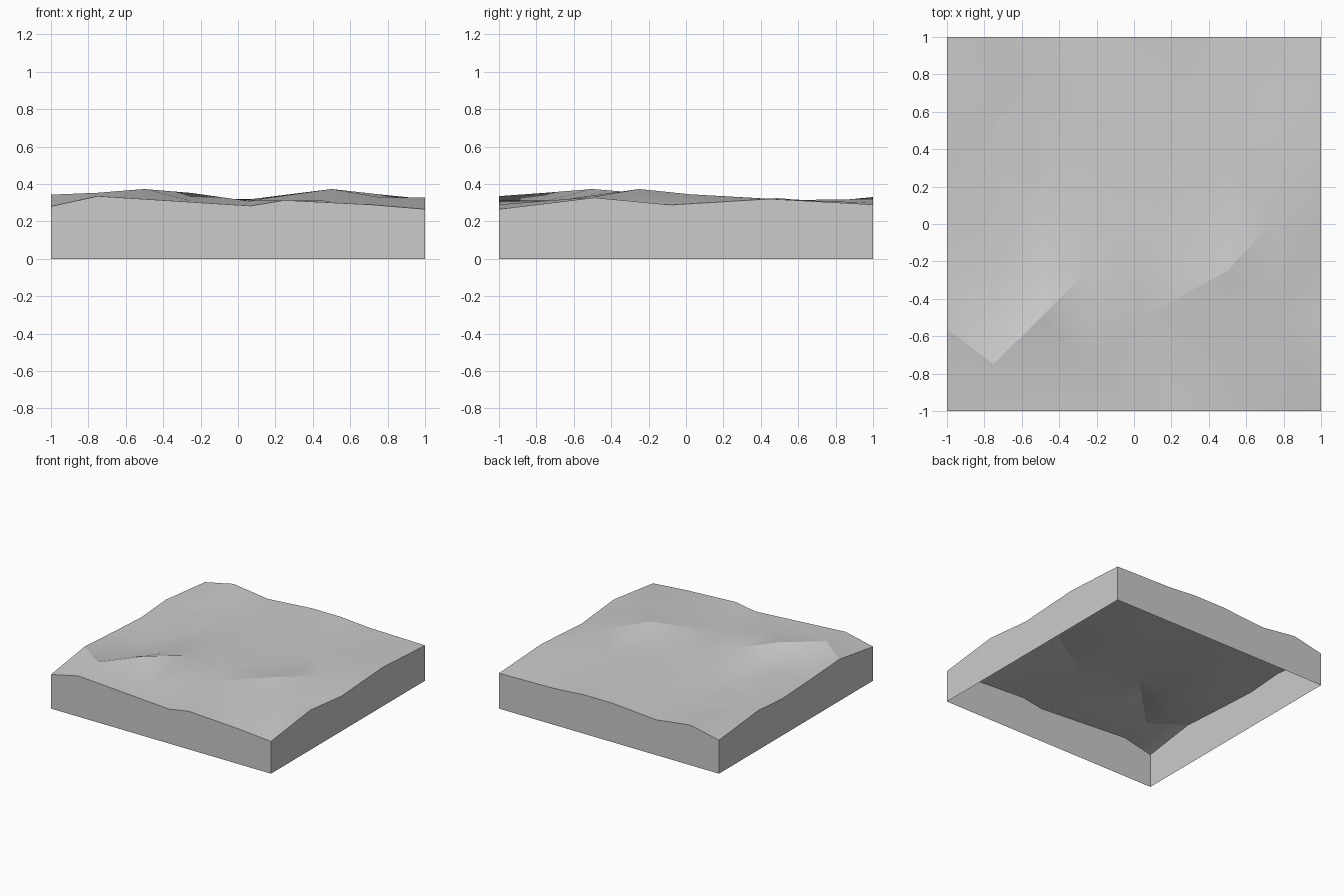
import bpy
import bmesh
from mathutils import Vector
from mathutils.geometry import delaunay_2d_cdt

default_cube = bpy.data.objects.get("Cube")
if default_cube:
    bpy.data.objects.remove(default_cube, do_unlink=True)


def make_material(name, colour):
    material = bpy.data.materials.new(name)
    material.use_nodes = True
    material.diffuse_color = colour
    material.node_tree.nodes["Principled BSDF"].inputs["Base Color"].default_value = colour
    return material


# Rim profiles: (distance along the side, height), in hundredths
front_rim = [(-100, 28), (-75, 33.5), (7, 28.3), (25, 31.3), (70, 29)]
left_rim = [(-100, 26.5), (-49, 32.7), (-8, 28.8), (45, 32)]
back_rim = [(100, 29), (50, 30), (23, 32), (-3, 32), (-43, 29), (-74, 33)]
right_rim = [(100, 27.5), (49, 32.5), (18, 30.2), (-18, 32), (-56, 34.3)]

# The rim runs counterclockwise around the tile
rim = [(a, -100, h) for a, h in front_rim]
rim += [(100, a, h) for a, h in left_rim]
rim += [(a, 100, h) for a, h in back_rim]
rim += [(-100, a, h) for a, h in right_rim]

# Crest lines and the sunken patch, which keep hard creases
long_crest = [(-100, -56, 34.3), (-75, -75, 35.3), (-50, -50, 37.3), (-25, -25, 35.2)]
peak_crest = [(5, -50, 31), (50, -25, 37.3), (75, 2, 34.5)]
patch = [(-50, 75, 30), (-75, 53, 28.5), (-75, 25, 28), (-50, 21, 29)]

# Gentle ground between them
ground = [
    (-75, -50, 30.5), (-72, -15, 30.5), (-50, -25, 30.5), (-25, -75, 31),
    (0, -22, 31), (50, -70, 31), (75, -50, 33), (20, 0, 31.8),
    (55, 3, 32.5), (-25, 5, 31.5), (5, 30, 32), (50, 30, 32),
    (-20, 55, 31), (30, 65, 31.5), (75, 55, 31.5),
]


def add_line(points, closed=False):
    """Append points to the survey and return the edges that join them."""
    start = len(survey)
    survey.extend(Vector(p) / 100 for p in points)
    count = len(points)
    edges = [(start + i, start + i + 1) for i in range(count - 1)]
    return edges + [(start + count - 1, start)] if closed else edges


survey = []
rim_edges = add_line(rim, closed=True)
creases = add_line(long_crest) + add_line(peak_crest) + add_line(patch, closed=True)
add_line(ground)

# Triangulate the ground in plan, then lift it to its heights
flat, _, triangles, sources, _, _ = delaunay_2d_cdt(
    [p.xy for p in survey], rim_edges + creases, [], 1, 0.0001)

bm = bmesh.new()
verts = []
lookup = {}
for point, source in zip(flat, sources):
    vert = bm.verts.new((point.x, point.y, survey[source[0]].z))
    verts.append(vert)
    lookup.update((i, vert) for i in source)
for triangle in triangles:
    bm.faces.new([verts[i] for i in triangle])
for face in bm.faces:
    face.smooth = True

# Hard creases on the crests and the patch
for a, b in creases:
    edge = bm.edges.get((lookup[a], lookup[b]))
    if edge:
        edge.smooth = False

# Side walls drop from the rim to the floor, leaving the base open
border = [edge for edge in bm.edges if edge.is_boundary]
walls = bmesh.ops.extrude_edge_only(bm, edges=border)["geom"]
for item in walls:
    if isinstance(item, bmesh.types.BMVert):
        item.co.z = 0
bmesh.ops.recalc_face_normals(bm, faces=bm.faces[:])
bm.normal_update()
bm.faces.ensure_lookup_table()
if bm.faces[0].normal.z < 0:
    bmesh.ops.reverse_faces(bm, faces=bm.faces[:])

# Sharp corners along the rim and between walls
for edge in bm.edges:
    if len(edge.link_faces) == 2 and edge.calc_face_angle() > 0.5:
        edge.smooth = False

mesh = bpy.data.meshes.new("ground_tile")
bm.to_mesh(mesh)
bm.free()
mesh.materials.append(make_material("stone grey", (0.6, 0.6, 0.6, 1)))
tile = bpy.data.objects.new("ground_tile", mesh)
bpy.context.collection.objects.link(tile)
